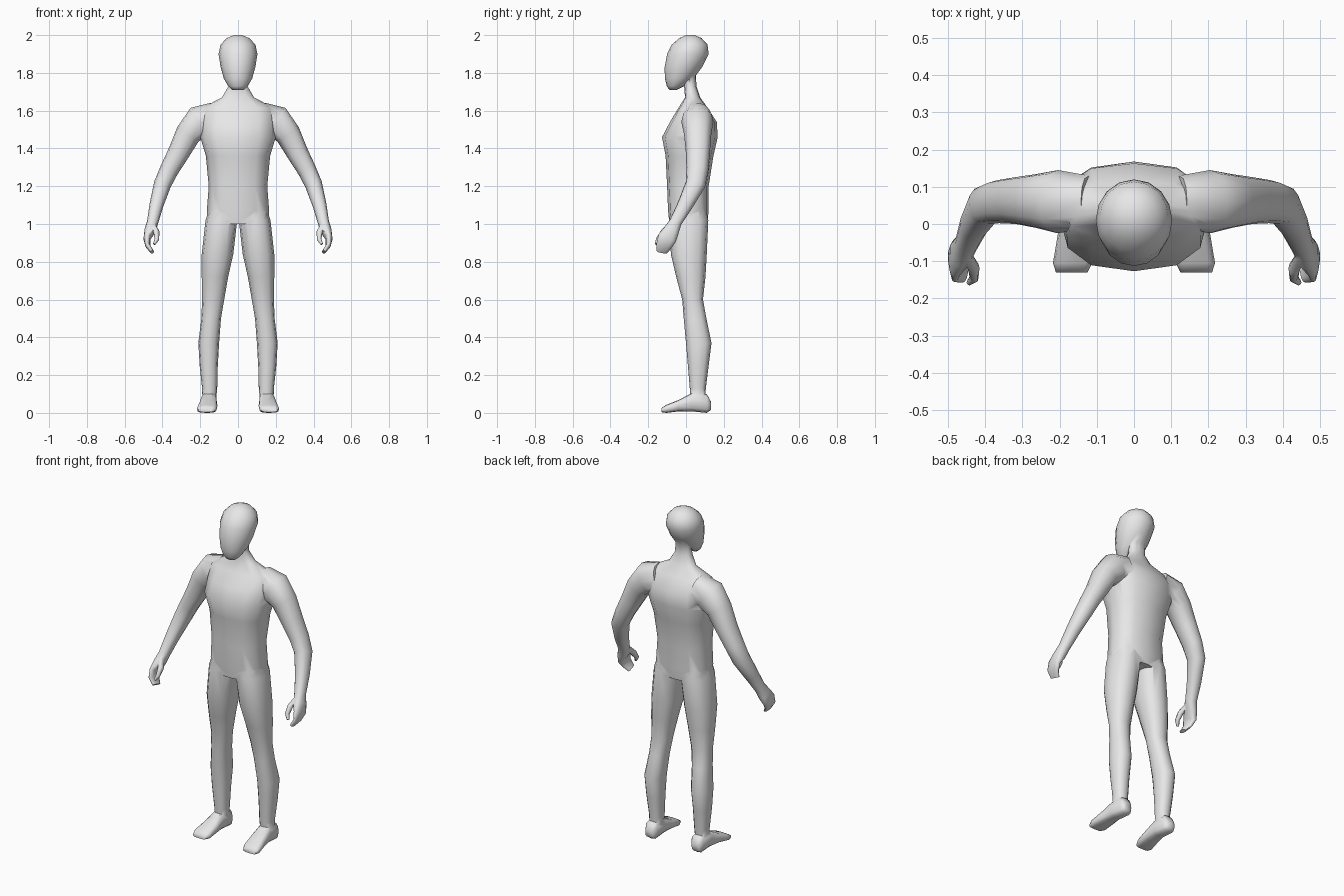
import bpy, bmesh, math
from mathutils import Vector

if "Cube" in bpy.data.objects:
    bpy.data.objects.remove(bpy.data.objects["Cube"])

skin = bpy.data.materials.new("plain_grey")
skin.diffuse_color = (0.8, 0.8, 0.8, 1)
skin.use_nodes = True
skin.node_tree.nodes["Principled BSDF"].inputs["Base Color"].default_value = skin.diffuse_color


def loft(name, rings, sides=12, power=0.85, mirror=1):
    """Skin closed rings given as (centre, half-axis u, half-axis v)."""
    bm = bmesh.new()
    loops = []
    for c, u, v in rings:
        loop = []
        for i in range(sides):
            a = 2 * math.pi * i / sides
            cu = math.copysign(abs(math.cos(a)) ** power, math.cos(a))
            sv = math.copysign(abs(math.sin(a)) ** power, math.sin(a))
            p = c + u * cu + v * sv
            loop.append(bm.verts.new((p.x * mirror, p.y, p.z)))
        loops.append(loop)
    for a, b in zip(loops, loops[1:]):
        for i in range(sides):
            j = (i + 1) % sides
            bm.faces.new((a[i], a[j], b[j], b[i]))
    bm.faces.new(loops[0])
    bm.faces.new(loops[-1])
    bmesh.ops.recalc_face_normals(bm, faces=bm.faces)
    me = bpy.data.meshes.new(name)
    bm.to_mesh(me)
    bm.free()
    me.materials.append(skin)
    ob = bpy.data.objects.new(name, me)
    bpy.context.collection.objects.link(ob)
    return ob


def level(z, x0, x1, y0, y1):
    """Horizontal ring from its bounds."""
    return (Vector(((x0 + x1) / 2, (y0 + y1) / 2, z)),
            Vector(((x1 - x0) / 2, 0, 0)), Vector((0, (y1 - y0) / 2, 0)))


def upright(y, x0, x1, z0, z1):
    """Ring facing along y from its bounds."""
    return (Vector(((x0 + x1) / 2, y, (z0 + z1) / 2)),
            Vector(((x1 - x0) / 2, 0, 0)), Vector((0, 0, (z1 - z0) / 2)))


def along(path):
    """Rings square to a path of (x, y, z, side radius, front radius)."""
    pts = [Vector(p[:3]) for p in path]
    rings = []
    for i, p in enumerate(path):
        t = (pts[min(i + 1, len(pts) - 1)] - pts[max(i - 1, 0)]).normalized()
        u = Vector((0, 1, 0)).cross(t).normalized()
        v = t.cross(u)
        rings.append((pts[i], u * p[3], v * p[4]))
    return rings


# Torso and neck: height, half width, front, back
torso = [(1.0, .16, -.088, .112), (1.07, .165, -.095, .12), (1.2, .155, -.1, .12),
         (1.36, .17, -.108, .145), (1.46, .2, -.127, .168), (1.54, .2, -.085, .163),
         (1.615, .19, -.04, .115), (1.67, .085, -.005, .075),
         (1.73, .05, -.01, .055), (1.82, .045, -.01, .052)]
body = loft("body", [level(z, -w, w, f, b) for z, w, f, b in torso], power=0.8)

# Head: height, half width, front, back
head = [(1.71, .03, -.088, -.05), (1.73, .052, -.102, -.01), (1.77, .075, -.112, .04),
        (1.83, .092, -.113, .085), (1.9, .103, -.1, .12), (1.95, .092, -.075, .114),
        (1.984, .06, -.035, .083), (2.0, .022, 0, .045)]
parts = [loft("head", [level(z, -w, w, f, b) for z, w, f, b in head], 16, 1)]

# Legs: height, inner, outer, front, back
leg = [(1.12, .02, .14, -.07, .095), (1.02, .004, .172, -.09, .118),
       (.84, .025, .192, -.08, .11), (.72, .052, .192, -.052, .103),
       (.6, .073, .19, -.02, .09), (.5, .09, .194, -.012, .108),
       (.37, .1, .21, 0, .135), (.25, .107, .203, .01, .12),
       (.13, .11, .19, .02, .105), (.05, .118, .188, .025, .1)]

# Feet, heel to toe: y, inner, outer, bottom, top
foot = [(.132, .13, .178, .015, .06), (.11, .113, .192, 0, .1), (.03, .112, .196, .008, .105),
        (-.04, .109, .207, .008, .068), (-.105, .112, .218, 0, .042),
        (-.13, .125, .21, .004, .026)]

# Arms from shoulder to wrist, then the cupped hand
arm = [(.12, .06, 1.565, .08, .07), (.205, .06, 1.54, .088, .085),
       (.265, .062, 1.475, .068, .072), (.318, .063, 1.37, .057, .063),
       (.365, .06, 1.285, .05, .058), (.4, .05, 1.21, .046, .053),
       (.432, -.005, 1.1, .037, .041), (.452, -.055, 1.01, .03, .033),
       (.466, -.078, .965, .03, .042), (.482, -.1, .925, .018, .05),
       (.478, -.117, .885, .013, .042), (.454, -.128, .852, .01, .03)]
thumb = [(.452, -.08, 1.0, .014, .014), (.431, -.118, .955, .016, .018),
         (.43, -.146, .918, .012, .014), (.444, -.158, .893, .007, .008)]

for side, s in (("left", 1), ("right", -1)):
    parts += [
        loft(side + "_leg", [level(*r) for r in leg], mirror=s),
        loft(side + "_foot", [upright(*r) for r in foot], power=0.65, mirror=s),
        loft(side + "_arm", along(arm), mirror=s),
        loft(side + "_thumb", along(thumb), 8, 1, s)]

# Fuse everything into one skin
bpy.context.view_layer.objects.active = body
body.select_set(True)
for part in parts:
    mod = body.modifiers.new("join_" + part.name, 'BOOLEAN')
    mod.operation = 'UNION'
    mod.solver = 'EXACT'
    mod.object = part
    bpy.ops.object.modifier_apply(modifier=mod.name)
    bpy.data.objects.remove(part)

bpy.ops.object.shade_smooth_by_angle(angle=math.radians(65))
